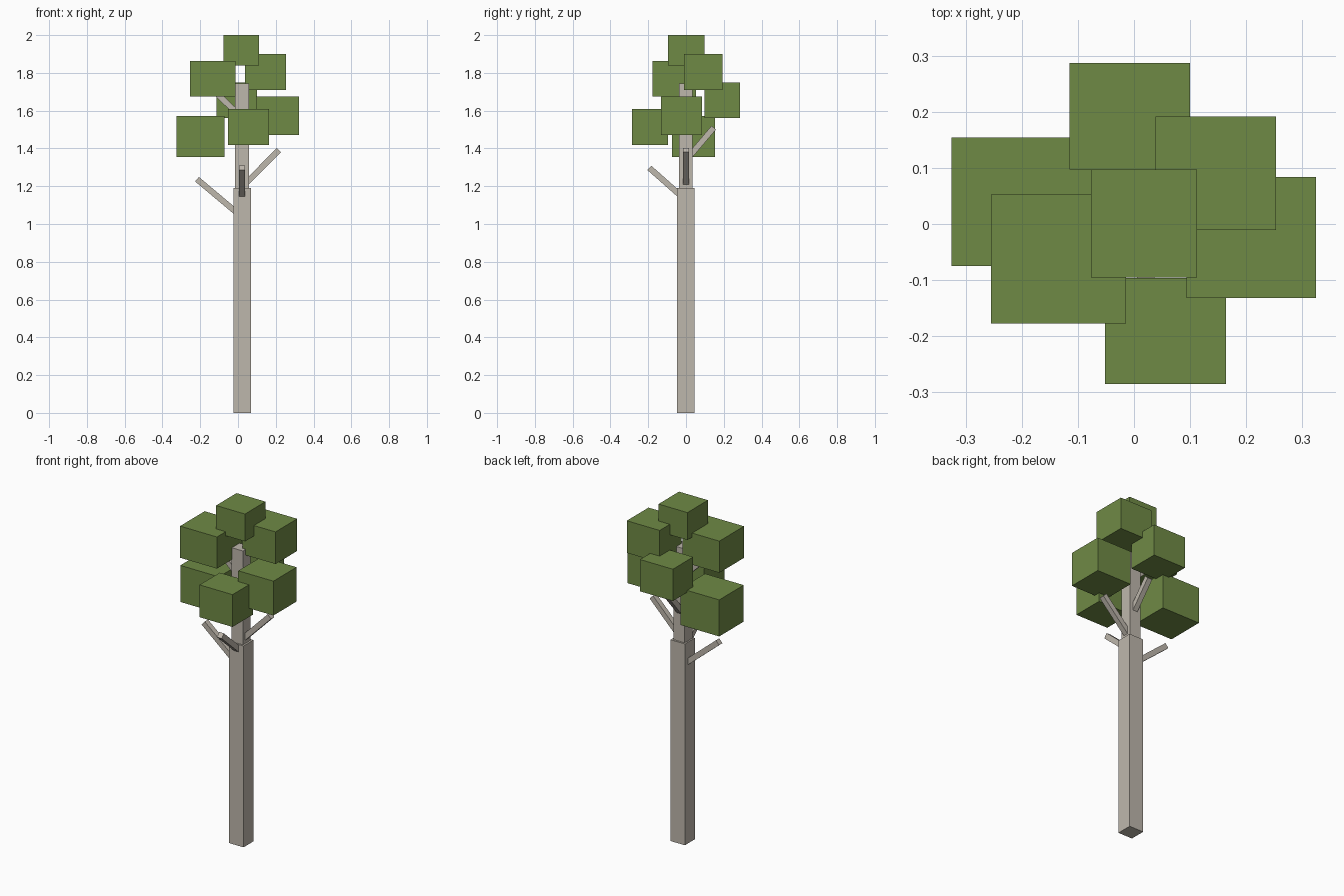
import bpy
import bmesh
from mathutils import Vector, Matrix

if "Cube" in bpy.data.objects:
    bpy.data.objects.remove(bpy.data.objects["Cube"])


def material(name, rgb):
    m = bpy.data.materials.new(name)
    m.diffuse_color = (*rgb, 1)
    m.use_nodes = True
    m.node_tree.nodes["Principled BSDF"].inputs["Base Color"].default_value = m.diffuse_color
    return m


bark = material("pale_bark", (0.515, 0.474, 0.413))
green = material("leaf_green", (0.159, 0.254, 0.060))


def block(name, matrix, mat):
    """Unit cube transformed by the matrix."""
    bm = bmesh.new()
    bmesh.ops.create_cube(bm, size=1, matrix=matrix)
    mesh = bpy.data.meshes.new(name)
    bm.to_mesh(mesh)
    bm.free()
    mesh.materials.append(mat)
    obj = bpy.data.objects.new(name, mesh)
    bpy.context.collection.objects.link(obj)
    return obj


def box(name, xs, ys, zs, mat):
    """Axis-aligned box from its x, y and z ranges."""
    lo, hi = Vector((xs[0], ys[0], zs[0])), Vector((xs[1], ys[1], zs[1]))
    size = Matrix.Diagonal((*(hi - lo), 1))
    return block(name, Matrix.Translation((lo + hi) / 2) @ size, mat)


def branch(name, start, end, width=0.031):
    """Square bar between two points, kept flat to its vertical plane."""
    a, b = Vector(start), Vector(end)
    along = (b - a).normalized()
    side = along.cross(Vector((0, 0, 1))).normalized()
    up = side.cross(along)
    rot = Matrix((side, along, up)).transposed().to_4x4()
    size = Matrix.Diagonal((width, (b - a).length, width, 1))
    return block(name, Matrix.Translation((a + b) / 2) @ rot @ size, bark)


# Trunk in two steps
box("lower_trunk", (-0.025, 0.069), (-0.047, 0.046), (0, 1.19), bark)
box("upper_trunk", (-0.016, 0.058), (-0.037, 0.035), (1.19, 1.745), bark)

# Branches
branch("left_branch", (0.0, 0, 1.055), (-0.217, 0, 1.237))
branch("right_branch", (0.035, 0, 1.208), (0.216, 0, 1.391))
branch("front_branch", (0.021, -0.02, 1.143), (0.021, -0.194, 1.297))
branch("back_branch", (0.021, 0.015, 1.355), (0.021, 0.147, 1.510))
branch("upper_left_branch", (0.0, 0, 1.583), (-0.115, 0, 1.693))

# Leaf blocks: x range, y range, z range
leaves = {
    "top": ((-0.077, 0.112), (-0.095, 0.097), (1.838, 2.0)),
    "upper_left": ((-0.255, -0.014), (-0.177, 0.053), (1.675, 1.862)),
    "upper_right": ((0.038, 0.253), (-0.011, 0.192), (1.71, 1.90)),
    "lower_left": ((-0.325, -0.072), (-0.075, 0.154), (1.356, 1.572)),
    "lower_right": ((0.094, 0.324), (-0.132, 0.084), (1.471, 1.674)),
    "lower_front": ((-0.052, 0.164), (-0.285, -0.096), (1.419, 1.61)),
    "back": ((-0.115, 0.100), (0.097, 0.287), (1.56, 1.748)),
}
for place, ranges in leaves.items():
    box(place + "_leaves", *ranges, green)
